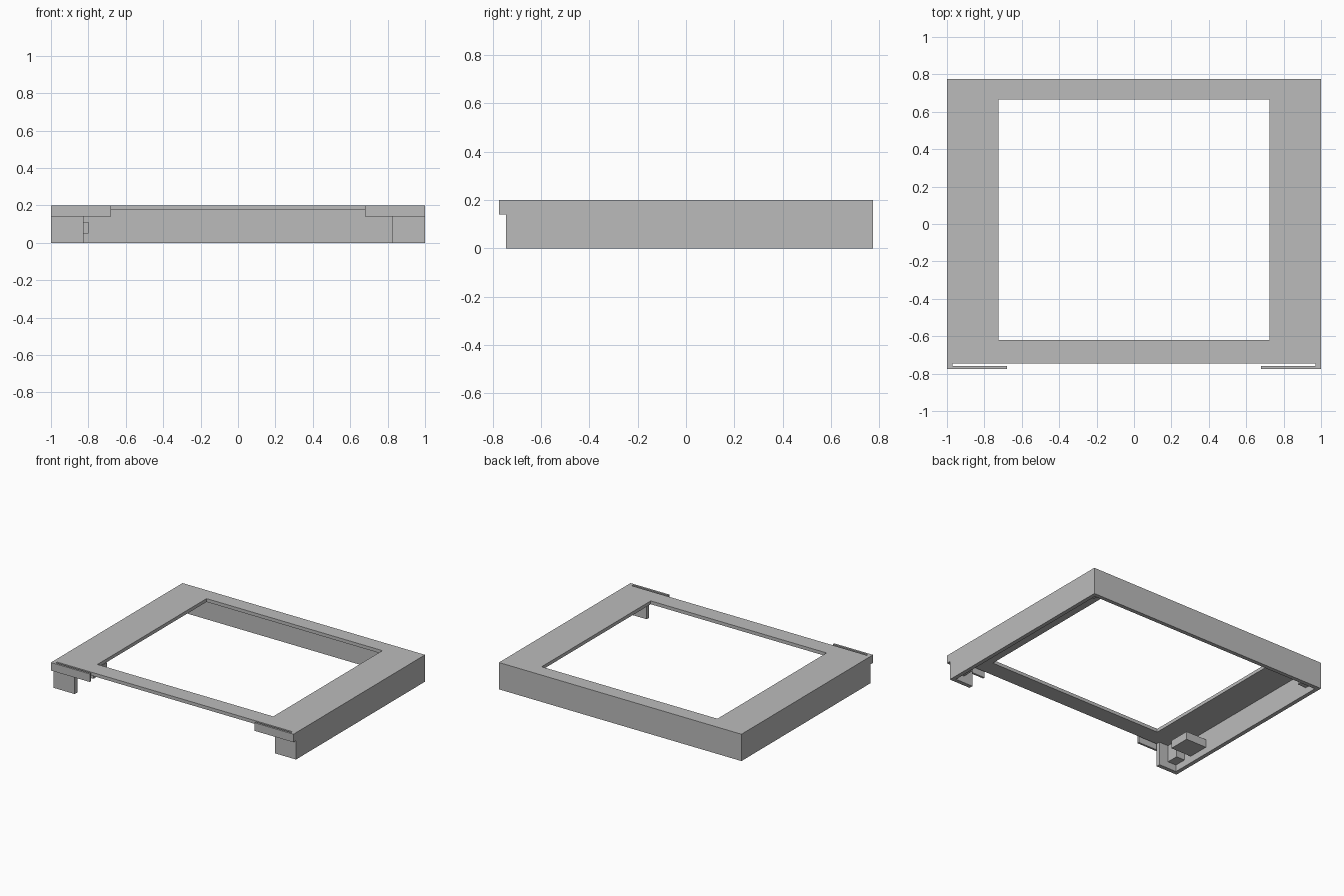
import bpy
import bmesh

cube = bpy.data.objects.get("Cube")
if cube:
    bpy.data.objects.remove(cube, do_unlink=True)

grey = bpy.data.materials.new("plain grey")
grey.use_nodes = True
colour = (0.5, 0.5, 0.5, 1)
grey.diffuse_color = colour
grey.node_tree.nodes["Principled BSDF"].inputs["Base Color"].default_value = colour

TOP, UNDER = 0.2, 0.175       # faces of the top plate
FRONT, BACK = -0.745, 0.775   # frame depth, without the hooks
WALL = 0.03


def finish(name, bm):
    bmesh.ops.recalc_face_normals(bm, faces=bm.faces)
    mesh = bpy.data.meshes.new(name)
    bm.to_mesh(mesh)
    bm.free()
    mesh.materials.append(grey)
    obj = bpy.data.objects.new(name, mesh)
    bpy.context.collection.objects.link(obj)
    return obj


def extrude_up(bm, faces, height):
    made = bmesh.ops.extrude_face_region(bm, geom=faces)["geom"]
    verts = [v for v in made if isinstance(v, bmesh.types.BMVert)]
    bmesh.ops.translate(bm, verts=verts, vec=(0, 0, height))


def prism(name, outline, low, high):
    bm = bmesh.new()
    face = bm.faces.new([bm.verts.new((x, y, low)) for x, y in outline])
    extrude_up(bm, [face], high - low)
    return finish(name, bm)


def rect(x0, x1, y0, y1):
    return [(x0, y0), (x1, y0), (x1, y1), (x0, y1)]


# Top plate with its rectangular window
bm = bmesh.new()
rings = [[bm.verts.new((x, y, UNDER)) for x, y in corners]
         for corners in (rect(-1, 1, FRONT, BACK), rect(-0.725, 0.725, -0.62, 0.665))]
outer, inner = rings
faces = []
for i in range(4):
    j = (i + 1) % 4
    faces.append(bm.faces.new((outer[i], outer[j], inner[j], inner[i])))
extrude_up(bm, faces, TOP - UNDER)
finish("top_plate", bm)

# Side and back walls in one piece, turning in at the front as short legs
leg = 0.825
half = [(leg, FRONT + WALL), (leg, FRONT), (1, FRONT), (1, BACK)]
inside = [(1 - WALL, BACK - WALL), (1 - WALL, FRONT + WALL)]
mirror_half = [(-x, y) for x, y in reversed(half)]
mirror_inside = [(-x, y) for x, y in reversed(inside)]
prism("surrounding_wall", half + mirror_half + mirror_inside + inside, 0, UNDER)

# Front hooks and inner corner blocks, mirrored
for side, label in ((1, "left"), (-1, "right")):
    hook = [(1, FRONT), (1, -BACK), (0.68, -BACK), (0.68, -0.76),
            (1 - WALL, -0.76), (1 - WALL, FRONT)]
    prism(label + "_front_hook", [(side * x, y) for x, y in hook], 0.14, TOP)
    for end, y0, y1 in (("front", FRONT + WALL, -0.625), ("back", 0.65, BACK - WALL)):
        block = [(side * x, y) for x, y in rect(0.9, 1 - WALL, y0, y1)]
        prism(f"{label}_{end}_corner_block", block, 0.05, UNDER)

# Single ledge on the inside of the right wall
prism("right_inner_ledge", rect(-1 + WALL, -0.8, -0.56, -0.4), 0.05, 0.11)
